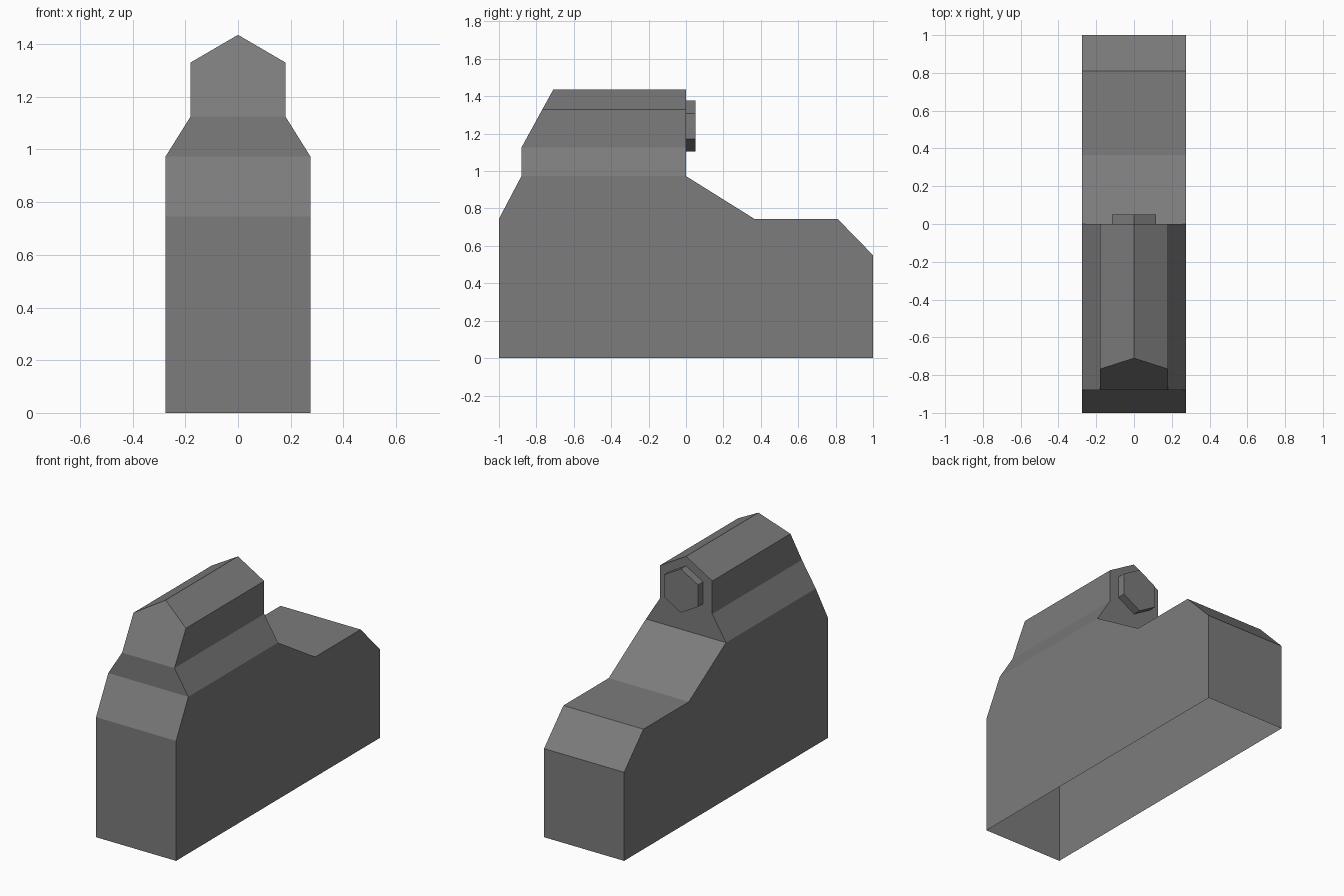
import bpy, bmesh, math

if "Cube" in bpy.data.objects:
    bpy.data.objects.remove(bpy.data.objects["Cube"])

grey = bpy.data.materials.new("grey")
grey.diffuse_color = (0.2, 0.2, 0.2, 1)
grey.use_nodes = True
grey.node_tree.nodes["Principled BSDF"].inputs["Base Color"].default_value = grey.diffuse_color


def finish(bm, name):
    bmesh.ops.remove_doubles(bm, verts=bm.verts, dist=0.0005)
    bmesh.ops.recalc_face_normals(bm, faces=bm.faces)
    mesh = bpy.data.meshes.new(name)
    bm.to_mesh(mesh)
    bm.free()
    mesh.materials.append(grey)
    ob = bpy.data.objects.new(name, mesh)
    bpy.context.collection.objects.link(ob)
    return ob


def loft(bm, a, b, skip=()):
    """Side quads between two matching rings, leaving out the skipped edges."""
    n = len(a)
    for i in range(n):
        if i not in skip:
            j = (i + 1) % n
            bm.faces.new((a[i], a[j], b[j], b[i]))


bm = bmesh.new()

# Lower body: side profile (y, z) across the width, open underneath
W = 0.275
profile = [(-1, 0), (1, 0), (1, 0.55), (0.81, 0.745), (0.365, 0.745),
           (0, 0.973), (-0.88, 0.973), (-1, 0.745)]
left, right = ([bm.verts.new((x, y, z)) for y, z in profile] for x in (-W, W))
loft(bm, left, right, skip=(0, 5))
bm.faces.new(left)
bm.faces.new(right)

# Tapered neck and ridged top: half cross-section (x, z, front y), mirrored
half = [(W, 0.973, -0.88), (0.18, 1.125, -0.88), (0.18, 1.33, -0.768)]
section = half + [(0, 1.435, -0.71)] + [(-x, z, y) for x, z, y in reversed(half)]
back = [bm.verts.new((x, 0, z)) for x, z, y in section]
front = [bm.verts.new((x, y, z)) for x, z, y in section]
loft(bm, back, front, skip=(len(section) - 1,))
bm.faces.new(back)
bm.faces.new((front[0], front[1], front[5], front[6]))  # upright neck front
bm.faces.new(front[1:6])                                # sloped top front
finish(bm, "body_shell")

# Six-sided boss on the back of the ridge
bm = bmesh.new()
angles = [math.radians(90 + 60 * i) for i in range(6)]
rings = [[bm.verts.new((0.136 * math.cos(a), y, 1.24 + 0.136 * math.sin(a)))
          for a in angles] for y in (0, 0.05)]
loft(bm, *rings)
for ring in rings:
    bm.faces.new(ring)
finish(bm, "rear_hex_boss")
